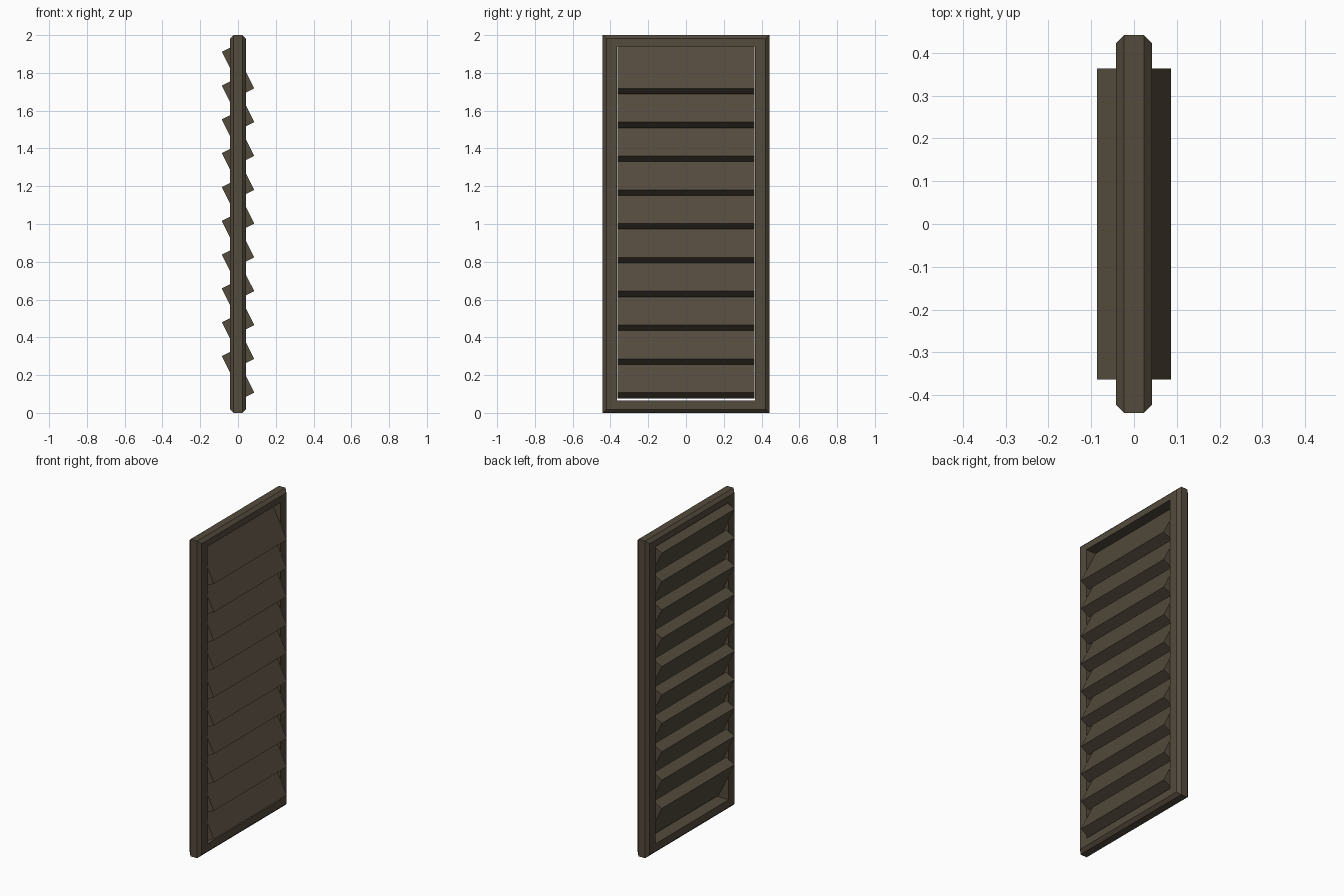
import bpy, bmesh, math

cube = bpy.data.objects.get("Cube")
if cube:
    bpy.data.objects.remove(cube, do_unlink=True)

wood = bpy.data.materials.new("dark brown wood")
wood.use_nodes = True
colour = (0.087, 0.069, 0.046, 1)
wood.diffuse_color = colour
wood.node_tree.nodes["Principled BSDF"].inputs["Base Color"].default_value = colour


def add_object(name, bm):
    bmesh.ops.recalc_face_normals(bm, faces=bm.faces)
    mesh = bpy.data.meshes.new(name)
    bm.to_mesh(mesh)
    bm.free()
    mesh.materials.append(wood)
    obj = bpy.data.objects.new(name, mesh)
    bpy.context.collection.objects.link(obj)
    return obj


# Frame: rectangular rings joined into a closed, chamfered loop
HALF_Y, HEIGHT, HALF_X, BEVEL = 0.441, 2.0, 0.042, 0.019
EDGE = HALF_X - BEVEL
outer = (HALF_Y, 0, HEIGHT)
chamfer = (HALF_Y - BEVEL, BEVEL, HEIGHT - BEVEL)
opening = (0.366, 0.066, 1.941)
profile = [(outer, -EDGE), (outer, EDGE), (chamfer, HALF_X),
           (opening, HALF_X), (opening, -HALF_X), (chamfer, -HALF_X)]

bm = bmesh.new()
rings = []
for (half, low, high), x in profile:
    corners = [(-half, low), (half, low), (half, high), (-half, high)]
    rings.append([bm.verts.new((x, y, z)) for y, z in corners])
for i, ring in enumerate(rings):
    following = rings[(i + 1) % len(rings)]
    for j in range(4):
        k = (j + 1) % 4
        bm.faces.new((ring[j], ring[k], following[k], following[j]))
add_object("frame", bm)

# Slats: evenly spaced tilted boards
SLATS, TOP, BOTTOM = 10, 1.815, 0.204
for i in range(SLATS):
    bm = bmesh.new()
    bmesh.ops.create_cube(bm, size=1)
    bmesh.ops.scale(bm, vec=(0.067, 0.726, 0.25), verts=bm.verts)
    slat = add_object(f"slat_{i + 1}", bm)
    slat.location.z = TOP + (BOTTOM - TOP) * i / (SLATS - 1)
    slat.rotation_euler.y = math.radians(-26.6)
